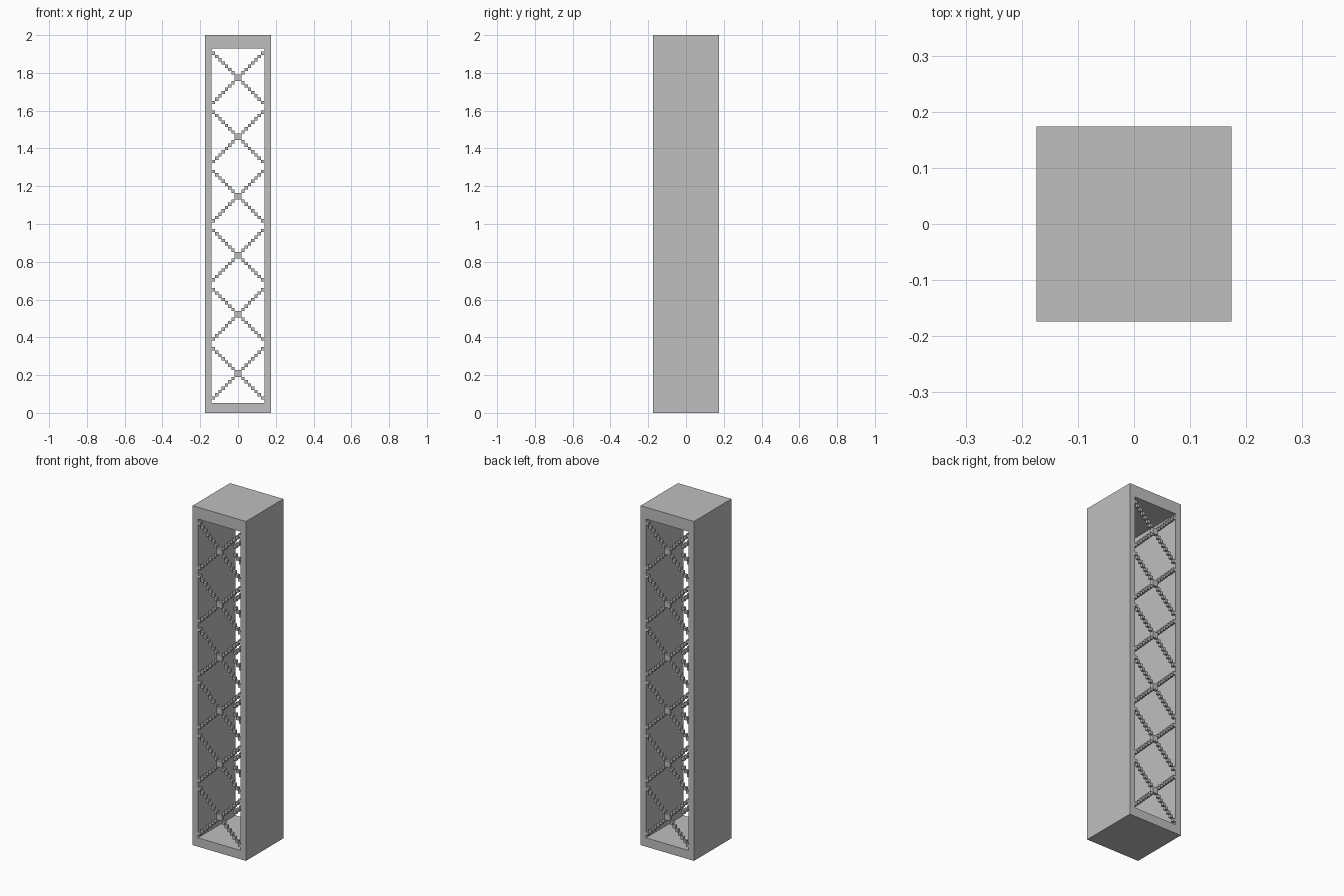
import bpy, bmesh
from mathutils import Matrix, Vector

cube = bpy.data.objects.get("Cube")
if cube:
    bpy.data.objects.remove(cube, do_unlink=True)

U = 2 / 115            # one block of the grid
HALF = 10 * U          # half the outer width and depth
INNER = 8 * U          # half the opening width
FLOOR, CEILING = 3 * U, 111 * U

grey = bpy.data.materials.new("plain grey")
grey.use_nodes = True
colour = (0.52, 0.52, 0.52, 1)
grey.diffuse_color = colour
grey.node_tree.nodes["Principled BSDF"].inputs["Base Color"].default_value = colour


def make_object(name, bm):
    bmesh.ops.recalc_face_normals(bm, faces=bm.faces)
    mesh = bpy.data.meshes.new(name)
    bm.to_mesh(mesh)
    bm.free()
    mesh.materials.append(grey)
    obj = bpy.data.objects.new(name, mesh)
    bpy.context.collection.objects.link(obj)
    return obj


def rectangle(bm, half_width, low, high):
    corners = [(-half_width, low), (half_width, low), (half_width, high), (-half_width, high)]
    return [bm.verts.new((x, -HALF, z)) for x, z in corners]


def add_box(bm, x, z, size):
    """Block one unit deep, with its lower left corner at x, z."""
    place = Matrix.Translation((x + size / 2, 0, z + size / 2))
    bmesh.ops.create_cube(bm, size=1, matrix=place @ Matrix.Diagonal((size, U, size, 1)))


# Rectangular frame, extruded from front to back
bm = bmesh.new()
outer = rectangle(bm, HALF, 0, 2)
inner = rectangle(bm, INNER, FLOOR, CEILING)
ring = []
for i in range(4):
    j = (i + 1) % 4
    ring.append(bm.faces.new((outer[i], outer[j], inner[j], inner[i])))
result = bmesh.ops.extrude_face_region(bm, geom=ring, use_keep_orig=True)
moved = [v for v in result["geom"] if isinstance(v, bmesh.types.BMVert)]
bmesh.ops.translate(bm, verts=moved, vec=Vector((0, 2 * HALF, 0)))
make_object("frame", bm)


# Crossed braces stepped out of small blocks, flush with each open face
def make_lattice(name, y):
    bm = bmesh.new()
    for cross in range(6):
        middle = (12 + 18 * cross) * U
        add_box(bm, -U, middle - U, 2 * U)
        for step in range(1, 8):
            for x in (step, -step - 1):
                for z in (step, -step - 1):
                    add_box(bm, x * U, middle + z * U, U)
    make_object(name, bm).location.y = y


make_lattice("front_lattice", -HALF + U / 2)
make_lattice("back_lattice", HALF - U / 2)
